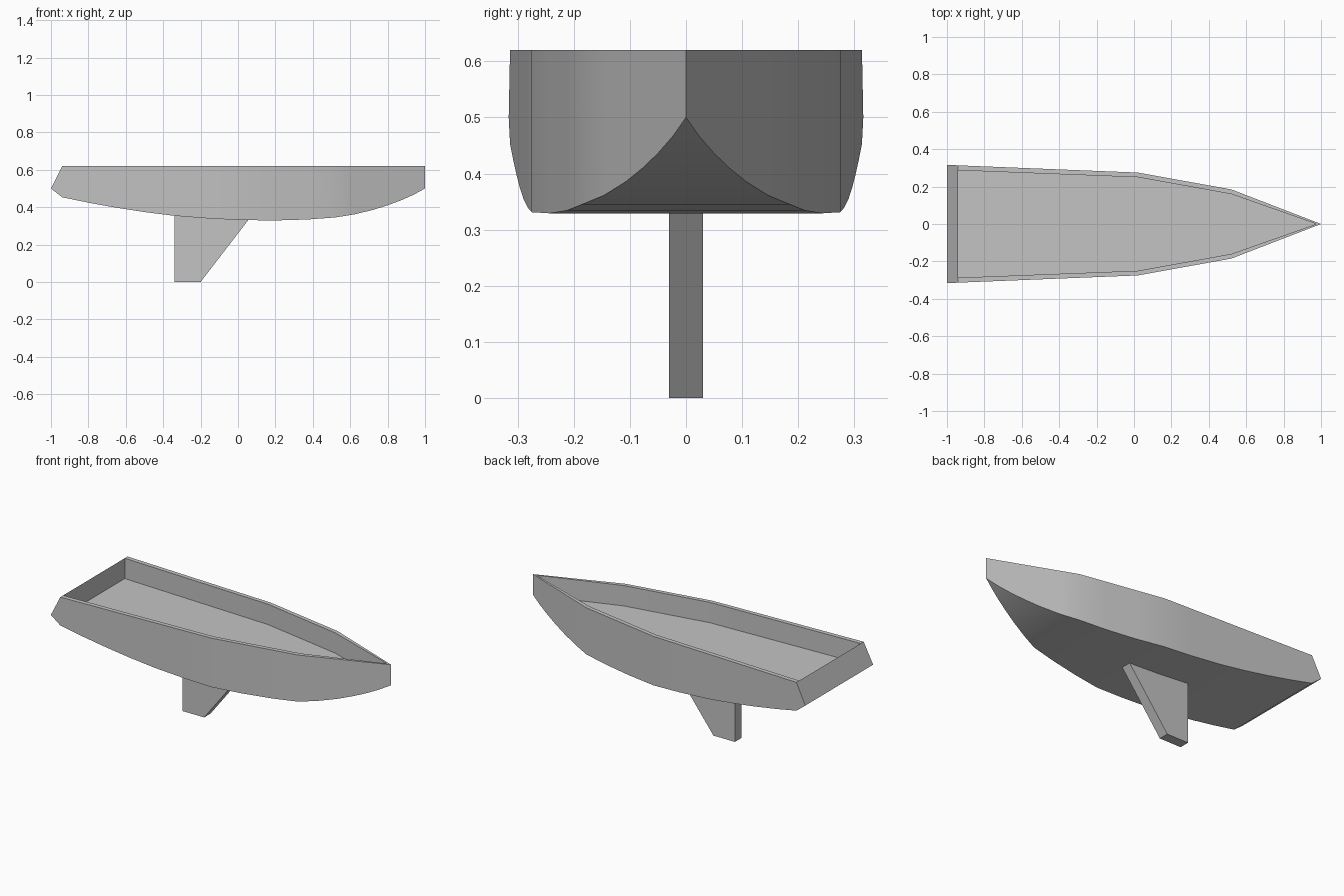
import bpy, bmesh, math

cube = bpy.data.objects.get("Cube")
if cube:
    bpy.data.objects.remove(cube, do_unlink=True)

grey = bpy.data.materials.new("light grey")
grey.use_nodes = True
grey.diffuse_color = (0.55, 0.55, 0.55, 1)
grey.node_tree.nodes["Principled BSDF"].inputs["Base Color"].default_value = grey.diffuse_color

DECK, FLOOR, STERN, TIP = 0.62, 0.50, -0.94, 0.975


def lerp(points, x):
    """Piecewise linear lookup."""
    for (x0, y0), (x1, y1) in zip(points, points[1:]):
        if x <= x1:
            return y0 + (y1 - y0) * (x - x0) / (x1 - x0)
    return points[-1][1]


def finish(bm, name):
    bmesh.ops.remove_doubles(bm, verts=bm.verts, dist=1e-5)
    bmesh.ops.dissolve_degenerate(bm, edges=bm.edges, dist=1e-5)
    bmesh.ops.recalc_face_normals(bm, faces=bm.faces)
    mesh = bpy.data.meshes.new(name)
    bm.to_mesh(mesh)
    bm.free()
    mesh.materials.append(grey)
    obj = bpy.data.objects.new(name, mesh)
    bpy.context.collection.objects.link(obj)
    return obj


# Hull: plan outlines and keel line
outer = [(-1, 0.316), (0.02, 0.275), (0.52, 0.185), (1, 0)]
inner = [(STERN, 0.287), (0.02, 0.25), (0.52, 0.16), (TIP, 0)]
bottom = [(STERN, 0.453), (-0.8, 0.424), (-0.65, 0.397), (-0.5, 0.374), (-0.34, 0.354),
          (-0.15, 0.339), (0.02, 0.331), (0.2, 0.329), (0.37, 0.334), (0.52, 0.345),
          (0.62, 0.361), (0.72, 0.385), (0.8, 0.41), (0.87, 0.436), (0.94, 0.467), (1, 0.5)]

bm = bmesh.new()
rings = []
for x, z in bottom:
    w, xi = lerp(outer, x), min(x, TIP)
    wi = lerp(inner, xi)
    half = [(x, w, z), (x, w, DECK), (xi, wi, DECK), (xi, wi, FLOOR)]
    ring = half + [(px, -py, pz) for px, py, pz in reversed(half)]
    rings.append([bm.verts.new(p) for p in ring])

# Skin of bottom, sides, rims, inner walls and floor
for a, b in zip(rings, rings[1:]):
    for i in range(8):
        j = (i + 1) % 8
        bm.faces.new((a[i], a[j], b[j], b[i]))

# Pointed transom, closed at the sides and on the inside
first = rings[0]
left, right = [bm.verts.new((-1, s * outer[0][1], 0.5)) for s in (1, -1)]
bm.faces.new((first[0], left, first[1]))
bm.faces.new((first[7], first[6], right))
bm.faces.new((first[0], first[7], right, left))
bm.faces.new((left, right, first[6], first[5], first[2], first[1]))
bm.faces.new((first[2], first[5], first[4], first[3]))
hull = finish(bm, "hull")
bpy.context.view_layer.objects.active = hull
hull.select_set(True)
bpy.ops.object.shade_smooth_by_angle(angle=math.radians(24))

# Fin keel: side profile extruded across
bm = bmesh.new()
fin = [(-0.34, 0), (-0.2, 0), (0.085, 0.37), (-0.34, 0.37)]
face = bm.faces.new([bm.verts.new((x, -0.03, z)) for x, z in fin])
ext = bmesh.ops.extrude_face_region(bm, geom=[face])["geom"]
bmesh.ops.translate(bm, vec=(0, 0.06, 0), verts=[v for v in ext if isinstance(v, bmesh.types.BMVert)])
finish(bm, "fin_keel")
